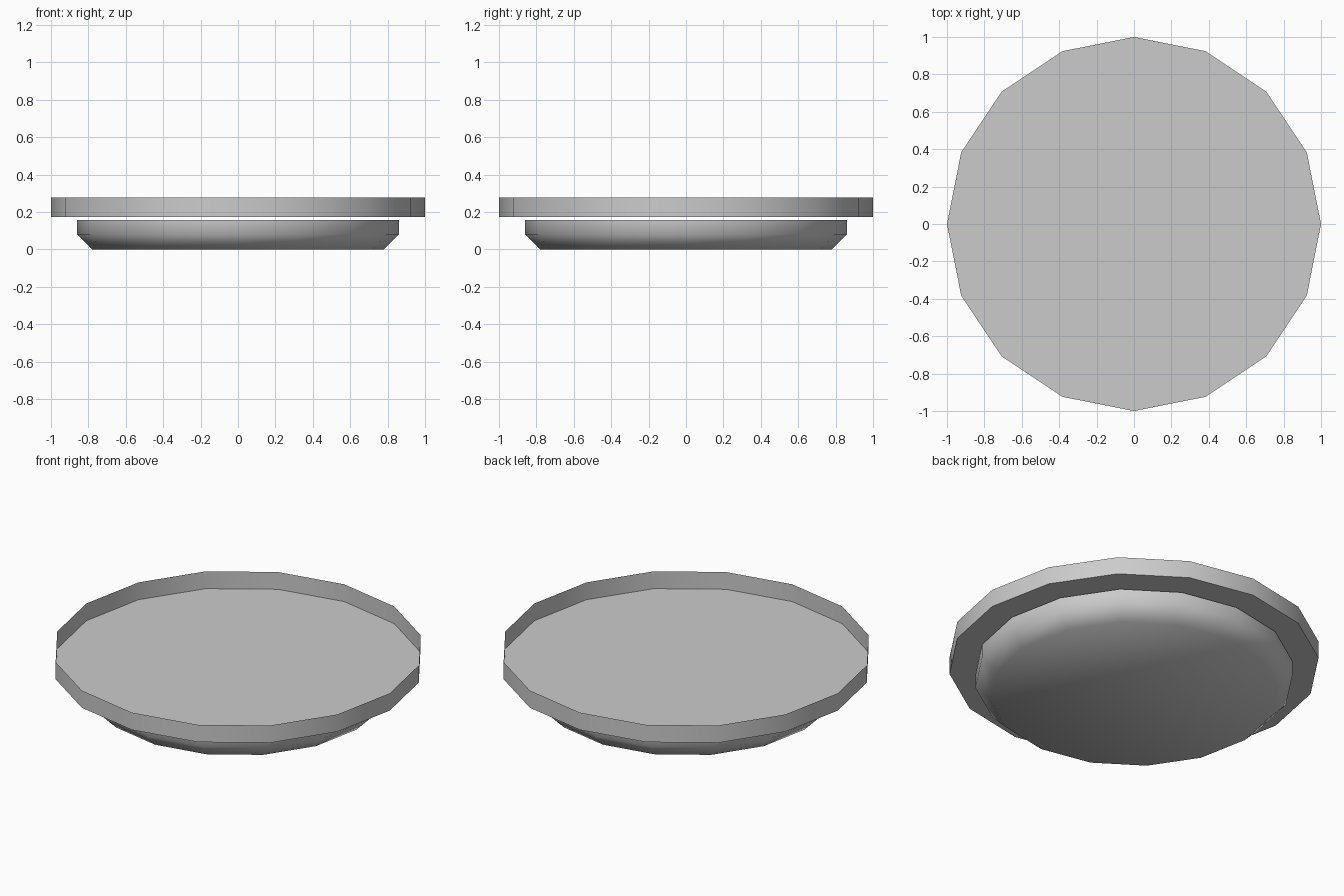
import bpy, bmesh
from math import cos, sin, pi, radians

if "Cube" in bpy.data.objects:
    bpy.data.objects.remove(bpy.data.objects["Cube"])

SIDES = 16


def open_dish(name, profile, smooth_angle):
    """Thin open-topped dish: floor polygon plus walls swept up through (radius, z) rings."""
    bm = bmesh.new()
    rings = [[bm.verts.new((r * cos(2 * pi * i / SIDES), r * sin(2 * pi * i / SIDES), z))
              for i in range(SIDES)] for r, z in profile]
    bm.faces.new(rings[0][::-1])
    for low, high in zip(rings, rings[1:]):
        for i in range(SIDES):
            j = (i + 1) % SIDES
            bm.faces.new((low[i], low[j], high[j], high[i]))
    mesh = bpy.data.meshes.new(name)
    bm.to_mesh(mesh)
    bm.free()
    obj = bpy.data.objects.new(name, mesh)
    bpy.context.collection.objects.link(obj)
    bpy.ops.object.select_all(action='DESELECT')
    obj.select_set(True)
    bpy.context.view_layer.objects.active = obj
    bpy.ops.object.shade_smooth_by_angle(angle=radians(smooth_angle))
    return obj


# Upper tray: flat floor with a thin upright rim
open_dish("tray", [(1.0, 0.173), (1.0, 0.276)], 30)

# Lower base: softly shaded with a chamfered foot, just below the tray
open_dish("base", [(0.78, 0.0), (0.86, 0.08), (0.86, 0.158)], 60)
